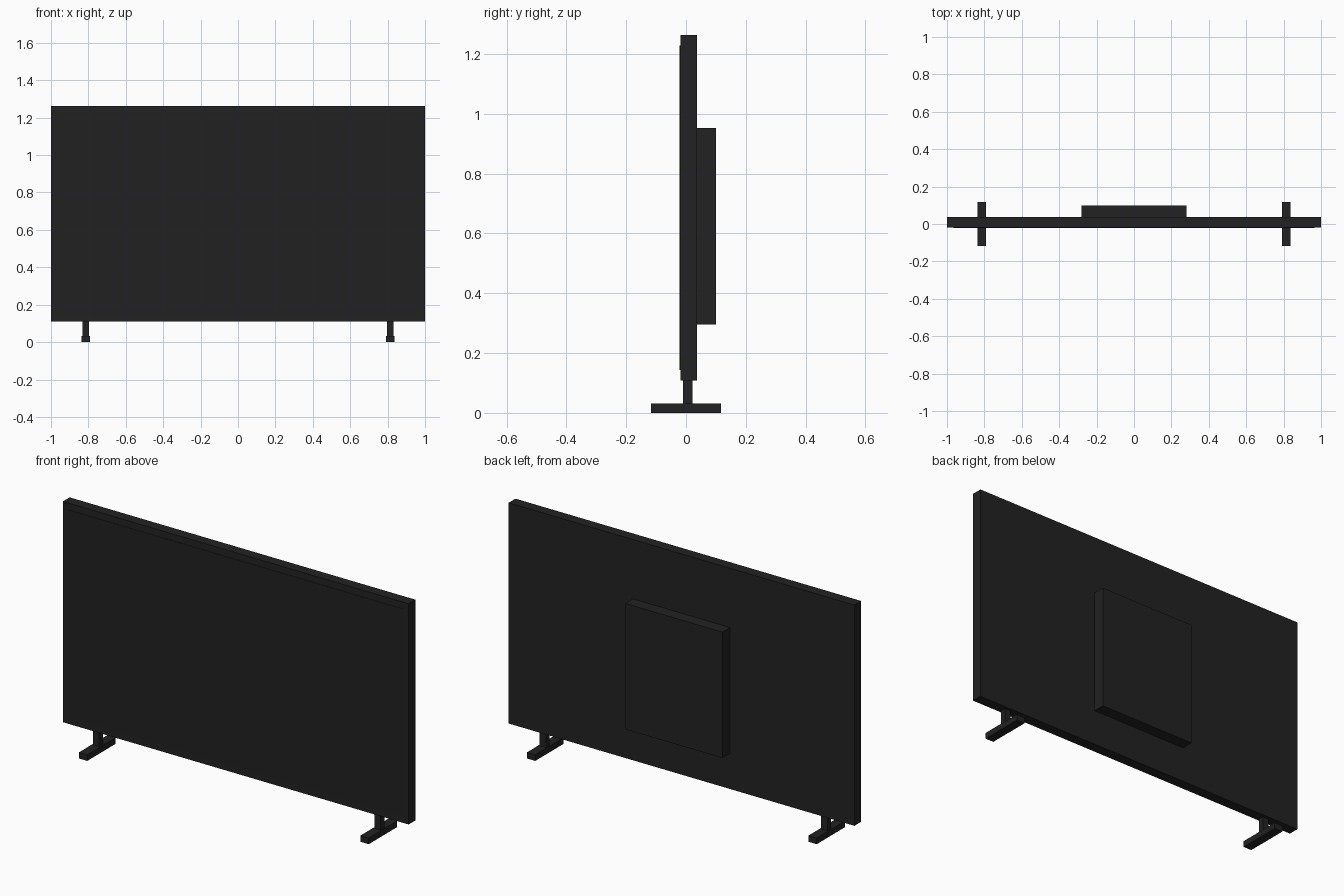
import bpy

if "Cube" in bpy.data.objects:
    bpy.data.objects.remove(bpy.data.objects["Cube"])


def material(name, color):
    m = bpy.data.materials.new(name)
    m.diffuse_color = (*color, 1)
    m.use_nodes = True
    m.node_tree.nodes["Principled BSDF"].inputs["Base Color"].default_value = m.diffuse_color
    return m


casing_black = material("casing black", (0.016, 0.016, 0.016))
screen_black = material("screen black", (0.015, 0.015, 0.016))


def box(name, x, y, z, mat):
    """Box from (min, max) ranges on each axis."""
    ranges = (x, y, z)
    bpy.ops.mesh.primitive_cube_add(size=1, location=[(a + b) / 2 for a, b in ranges])
    ob = bpy.context.object
    ob.name = name
    ob.scale = [b - a for a, b in ranges]
    bpy.ops.object.transform_apply(location=False, rotation=False, scale=True)
    ob.data.materials.append(mat)
    return ob


# Display: thin panel, screen plate on its front, electronics housing behind
box("panel", (-1, 1), (-0.019, 0.037), (0.109, 1.263), casing_black)
box("screen", (-0.965, 0.965), (-0.021, -0.018), (0.144, 1.228), screen_black)
box("rear_housing", (-0.28, 0.28), (0.036, 0.1), (0.295, 0.953), casing_black)

# Stand: a post and a foot bar on each side
for side, s in (("left", -1), ("right", 1)):
    c = 0.814 * s
    box(side + "_post", (c - 0.018, c + 0.018), (-0.01, 0.021), (0.025, 0.115), casing_black)
    box(side + "_foot", (c - 0.024, c + 0.024), (-0.117, 0.117), (0, 0.032), casing_black)
